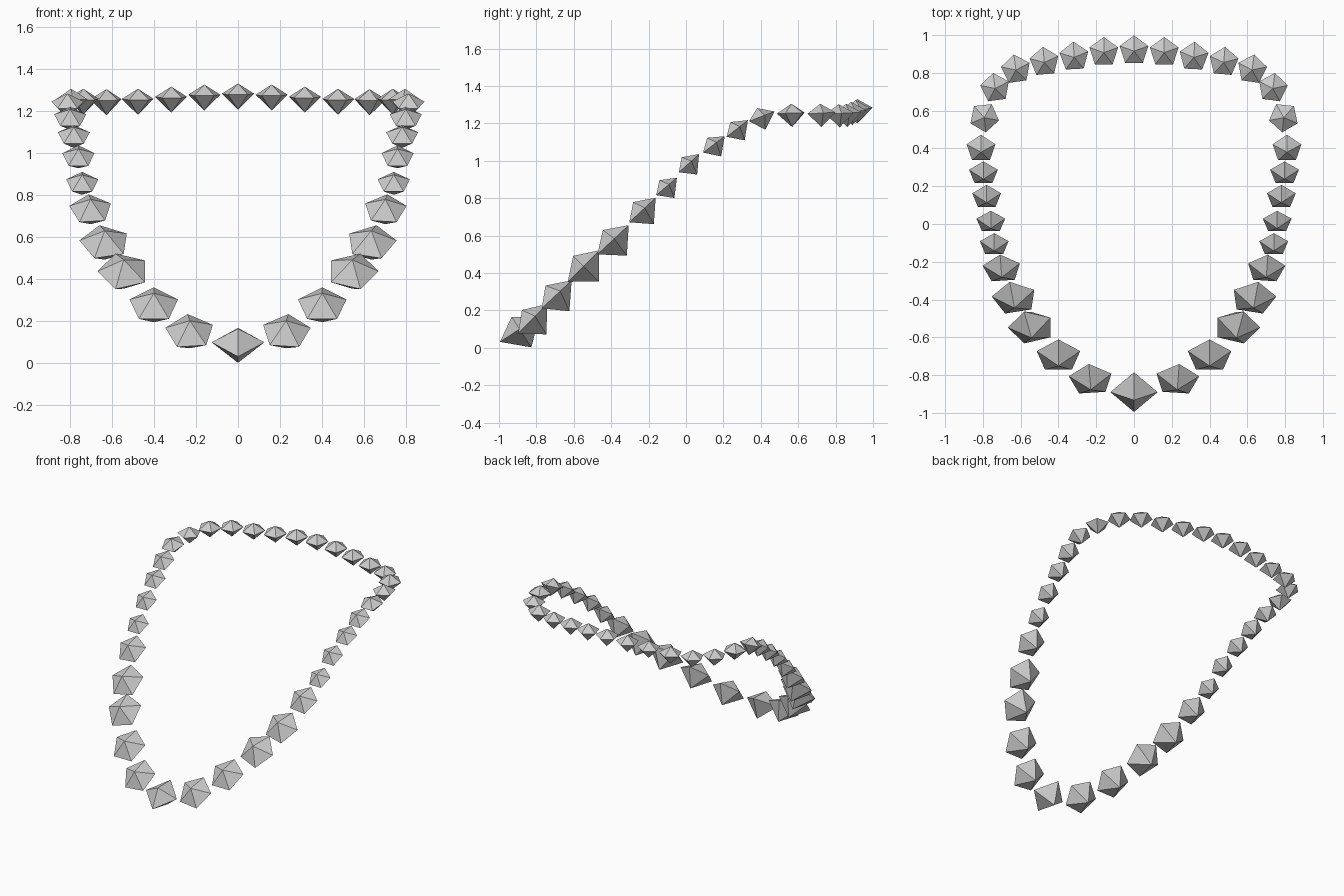
import bpy, bmesh, math
from mathutils import Vector, Matrix

if "Cube" in bpy.data.objects:
    bpy.data.objects.remove(bpy.data.objects["Cube"])

stone = bpy.data.materials.new("light grey stone")
stone.diffuse_color = (0.6, 0.6, 0.6, 1)
stone.use_nodes = True
stone.node_tree.nodes["Principled BSDF"].inputs["Base Color"].default_value = stone.diffuse_color


def gem(name, centre, radius, slope, yaw=0.0, sides=5):
    """Faceted bead: flat polygon girdle, shallow crown and deeper point."""
    bm = bmesh.new()
    girdle = []
    for i in range(sides):
        a = math.pi / 2 + math.tau * i / sides
        girdle.append(bm.verts.new((radius * math.cos(a), radius * math.sin(a), 0)))
    crown = bm.verts.new((0, 0, radius * 0.62))
    point = bm.verts.new((0, 0, -radius * 0.93))
    for i in range(sides):
        a, b = girdle[i], girdle[(i + 1) % sides]
        bm.faces.new((a, b, crown))
        bm.faces.new((b, a, point))
    # Turn the bead in its own plane, then tilt it to the slope of the strand
    turn = Matrix.Rotation(math.radians(slope), 4, 'X') @ Matrix.Rotation(math.radians(yaw), 4, 'Z')
    bmesh.ops.transform(bm, matrix=turn, verts=bm.verts)
    mesh = bpy.data.meshes.new(name)
    bm.to_mesh(mesh)
    bm.free()
    mesh.materials.append(stone)
    obj = bpy.data.objects.new(name, mesh)
    obj.location = Vector(centre)
    bpy.context.collection.objects.link(obj)


# Centre beads at the front and back of the strand
gem("front_bead", (0, -0.89, 0.10), 0.125, 33, sides=4)
gem("back_bead", (0, 0.918, 1.28), 0.08, 3)

# Side beads from front to back: x, y, z, radius, slope, yaw
strand = [
    (0.229, -0.825, 0.150, 0.119, 45, 5),
    (0.400, -0.700, 0.278, 0.121, 43, 0),
    (0.543, -0.548, 0.437, 0.125, 45, 18),
    (0.633, -0.393, 0.575, 0.121, 43, 12),
    (0.700, -0.238, 0.732, 0.104, 43, 5),
    (0.740, -0.110, 0.858, 0.080, 40, 0),
    (0.758, 0.010, 0.982, 0.080, 42, 0),
    (0.780, 0.143, 1.083, 0.080, 37, 0),
    (0.797, 0.268, 1.168, 0.080, 38, 0),
    (0.810, 0.398, 1.235, 0.080, 21, 0),
    (0.793, 0.565, 1.255, 0.080, 2, -30),
    (0.735, 0.720, 1.255, 0.080, 3, 8),
    (0.625, 0.818, 1.253, 0.080, 3, 8),
    (0.475, 0.858, 1.255, 0.080, 3, 5),
    (0.317, 0.885, 1.265, 0.080, 3, 3),
    (0.160, 0.910, 1.275, 0.080, 3, 0),
]
for i, (x, y, z, r, slope, yaw) in enumerate(strand, 1):
    for side, word in ((-1, "left"), (1, "right")):
        gem(f"{word}_bead_{i}", (side * x, y, z), r, slope, -side * yaw)
